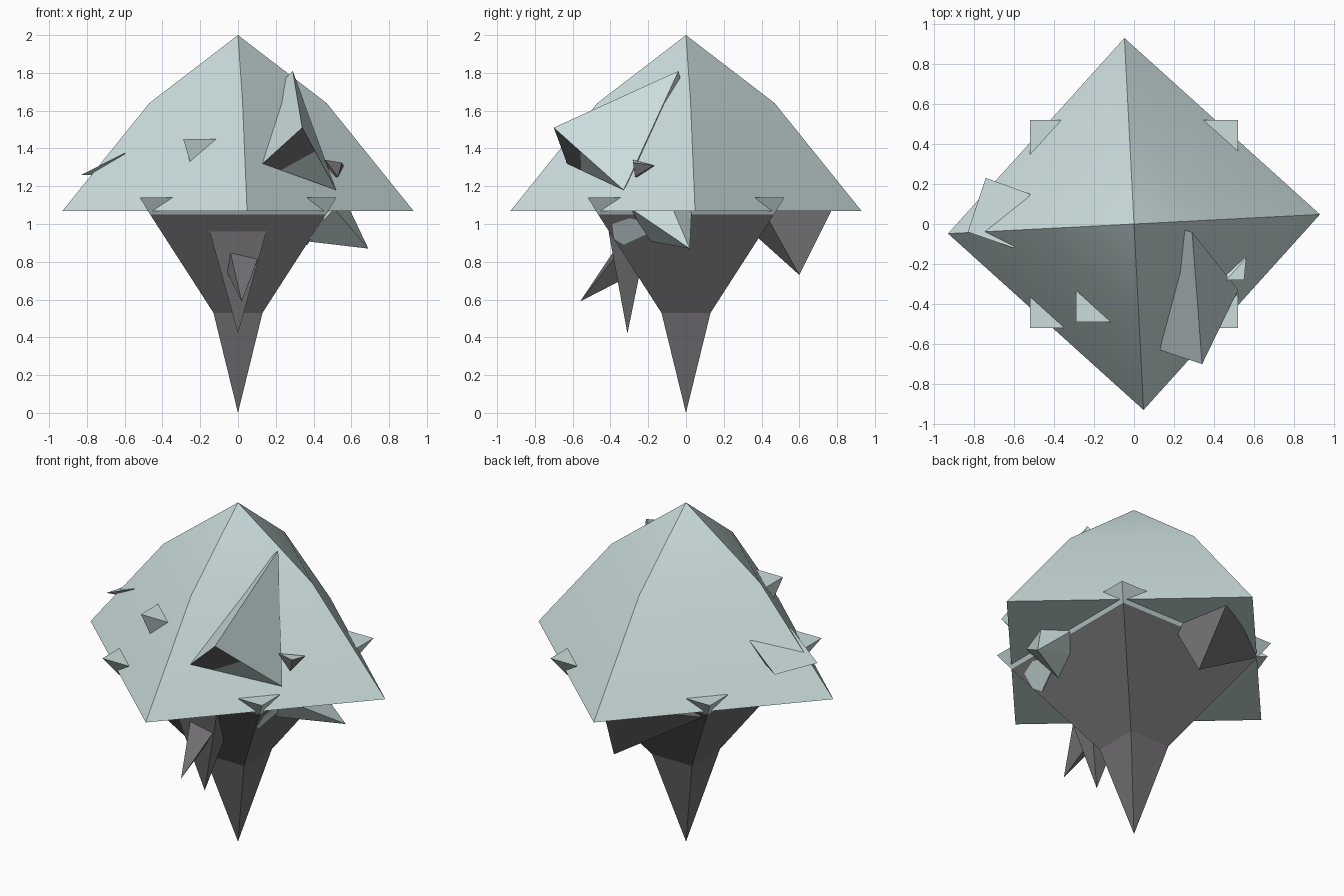
import bpy, bmesh, math
from mathutils import Vector

cube = bpy.data.objects.get("Cube")
if cube:
    bpy.data.objects.remove(cube, do_unlink=True)


def material(name, rgb):
    m = bpy.data.materials.new(name)
    m.use_nodes = True
    m.diffuse_color = (*rgb, 1)
    m.node_tree.nodes["Principled BSDF"].inputs["Base Color"].default_value = (*rgb, 1)
    return m


PALE = material("pale_stone", (0.6, 0.72, 0.72))
DARK = material("dark_stone", (0.17, 0.163, 0.17))


def finish(name, bm, is_dark):
    """Colour the faces by a rule and link the mesh."""
    bmesh.ops.recalc_face_normals(bm, faces=bm.faces)
    bm.normal_update()
    for f in bm.faces:
        f.material_index = int(is_dark(f))
    me = bpy.data.meshes.new(name)
    bm.to_mesh(me)
    bm.free()
    me.materials.append(PALE)
    me.materials.append(DARK)
    ob = bpy.data.objects.new(name, me)
    bpy.context.collection.objects.link(ob)
    return ob


def pale(f):
    return False


def dark(f):
    return True


def underside(f):
    return f.normal.z < 0.1


def square_stack(name, rings, angle, is_dark, centre=(0, 0)):
    """Four-sided solid from (corner radius, height) rings."""
    bm = bmesh.new()
    loops = []
    for radius, z in rings:
        loop = []
        for i in range(4):
            a = angle + i * math.pi / 2
            loop.append(bm.verts.new((centre[0] + radius * math.cos(a),
                                      centre[1] + radius * math.sin(a), z)))
        loops.append(loop)
    for low, high in zip(loops, loops[1:]):
        for i in range(4):
            j = (i + 1) % 4
            bm.faces.new((low[i], low[j], high[j], high[i]))
    bm.faces.new(loops[0])
    bm.faces.new(loops[-1])
    bmesh.ops.remove_doubles(bm, verts=bm.verts, dist=0.0005)
    return finish(name, bm, is_dark)


def rock(name, points, is_dark, cut=None):
    """Angular stone as the convex hull of its corners."""
    bm = bmesh.new()
    for p in points:
        bm.verts.new(p)
    res = bmesh.ops.convex_hull(bm, input=bm.verts)
    loose = [v for v in bm.verts if not v.link_faces]
    bmesh.ops.delete(bm, geom=loose, context='VERTS')
    if cut:
        bmesh.ops.bisect_plane(bm, geom=bm.verts[:] + bm.edges[:] + bm.faces[:],
                               plane_co=cut[0], plane_no=cut[1])
    return finish(name, bm, is_dark)


# Pale peak
peak = square_stack("peak", [(0.93, 1.07), (0.47, 1.64), (0.0001, 2.0)],
                    math.atan2(0.02, 0.93) + 0.03, pale)
bpy.ops.object.select_all(action='DESELECT')
peak.select_set(True)
bpy.context.view_layer.objects.active = peak
bpy.ops.object.shade_smooth_by_angle(angle=math.radians(30))

# Tapering root with a pale rim whose corners poke out of the peak
D = math.sqrt(2)
square_stack("root", [(0.0001, 0), (0.13 * D, 0.53), (0.465 * D, 1.05), (0.52 * D, 1.14)],
             math.pi / 4, lambda f: f.calc_center_median().z < 1.05)

# Large spike leaning on the front right of the peak, dark at its broken end
tip, end_low, side = Vector((0.34, -0.70, 1.51)), Vector((0.13, -0.63, 1.32)), Vector((0.52, -0.33, 1.18))
cut_co = tip.lerp(side, 0.38)
cut_no = (tip - side).cross(end_low - side).cross(end_low.lerp(side, 0.25) - cut_co)
if cut_no.dot(tip - cut_co) < 0:
    cut_no.negate()
rock("large_spike",
     [tip, end_low, side, (0.29, -0.04, 1.81), (0.25, -0.03, 1.77), (0.2, -0.2, 1.4)],
     lambda f: underside(f) and (f.calc_center_median() - cut_co).dot(cut_no) > 0,
     (cut_co, cut_no))

# Small stones on the peak
square_stack("front_stone", [(0.0001, 0.8), (0.19 * D, 1.45)], math.pi / 4, pale, (-0.1, -0.3))
rock("right_stone", [(0.46, -0.28, 1.34), (0.56, -0.17, 1.31), (0.55, -0.28, 1.325),
                     (0.53, -0.27, 1.25), (0.42, -0.17, 1.25)], underside)
rock("left_slab", [(-0.83, -0.04, 1.26), (-0.6, -0.12, 1.375), (-0.52, 0.15, 1.38),
                   (-0.74, 0.23, 1.27), (-0.5, 0.05, 1.25)], pale)

# Stones hanging under the peak
rock("front_hanging_spike", [(0, -0.31, 0.42), (-0.15, -0.41, 0.96), (0.15, -0.41, 0.96),
                             (-0.15, -0.2, 0.96), (0.15, -0.2, 0.96)], dark)
rock("front_splinter", [(0.02, -0.56, 0.59), (-0.05, -0.36, 0.89), (0.11, -0.37, 0.83),
                        (-0.06, -0.36, 0.75), (0.03, -0.25, 0.75)], dark)
rock("back_hanging_stone", [(0.05, 0.6, 0.73), (-0.45, 0.49, 1.04), (0, 0.78, 1.09),
                            (-0.08, 0.74, 1.09), (0.07, 0.4, 1.09), (-0.2, 0.3, 1.0)], dark)
rock("right_hanging_stone", [(0.69, 0.02, 0.87), (0.35, -0.2, 0.91), (0.51, -0.29, 1.08),
                             (0.45, 0.03, 1.08), (0.59, -0.07, 1.08), (0.35, -0.05, 1.0)], pale)

# Pale patch lying on the right face of the root
patch = [(-0.39, 1.0), (-0.38, 0.92), (-0.33, 0.89), (-0.2, 0.95), (-0.2, 1.01), (-0.3, 1.03)]
rock("root_patch", [(0.13 + (z - 0.53) * 0.644 + d, y, z) for y, z in patch
                    for d in (-0.004, 0.005)], pale)
